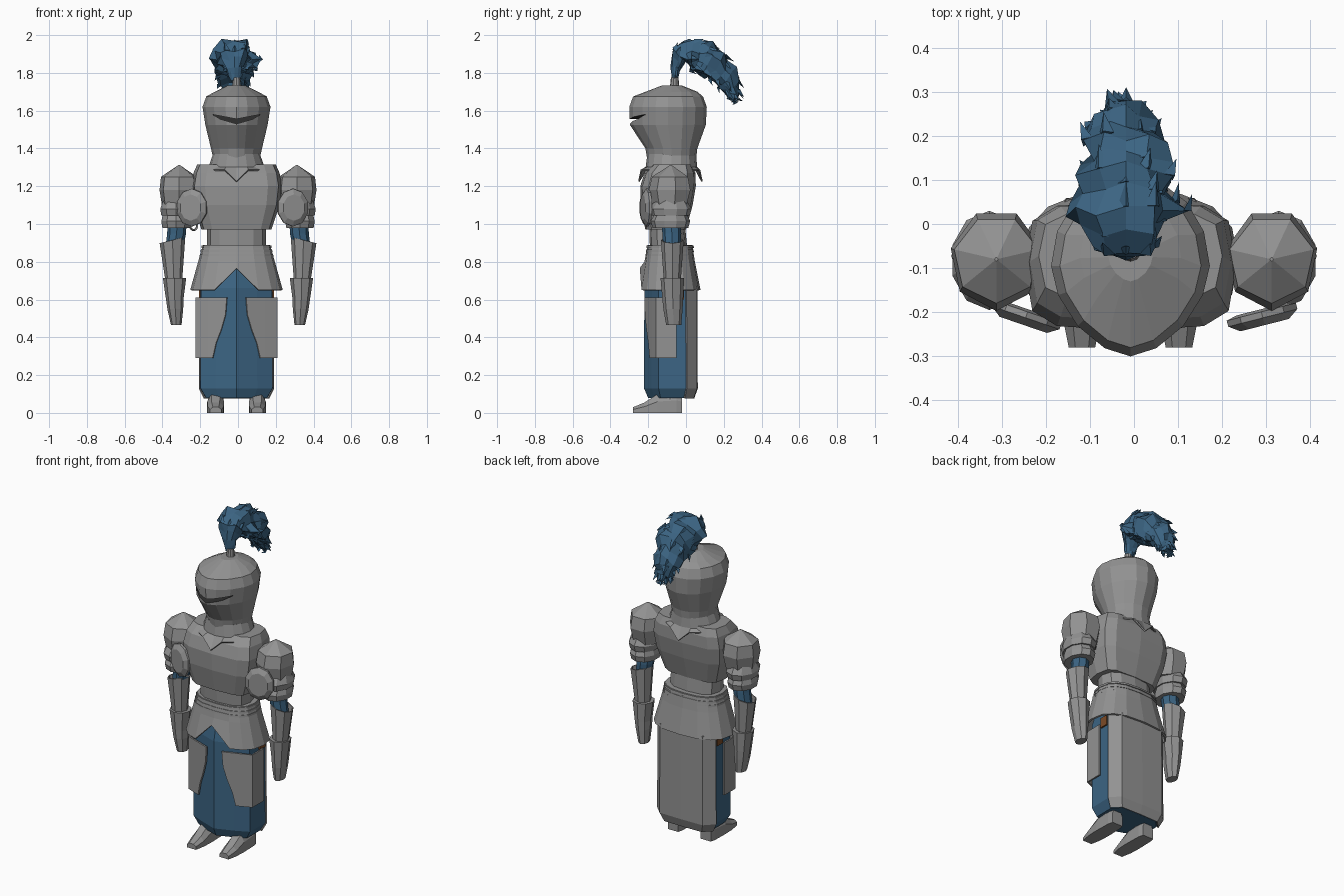
import bpy, bmesh, math, random
from mathutils import Vector

if "Cube" in bpy.data.objects:
    bpy.data.objects.remove(bpy.data.objects["Cube"])
random.seed(4)
X0 = -0.008  # slight offset of the body axis


def material(name, *rgb):
    m = bpy.data.materials.new(name)
    m.diffuse_color = (*rgb, 1)
    m.use_nodes = True
    m.node_tree.nodes["Principled BSDF"].inputs["Base Color"].default_value = m.diffuse_color
    return m


blue = material("blue_cloth", .045, .13, .23)
brown = material("brown_leather", .2, .07, .02)
steel = material("steel", .29, .29, .29)
dark = material("dark_gap", .03, .03, .03)


def finish(name, bm, mat=None, thick=0):
    bmesh.ops.recalc_face_normals(bm, faces=bm.faces[:])
    me = bpy.data.meshes.new(name)
    bm.to_mesh(me)
    bm.free()
    ob = bpy.data.objects.new(name, me)
    bpy.context.collection.objects.link(ob)
    me.materials.append(mat or steel)
    if thick:
        m = ob.modifiers.new("thickness", 'SOLIDIFY')
        m.thickness, m.offset = thick, 0
    return ob


def skin(name, rows, mat=None, closed=True, caps=(True, True), thick=0):
    """Join rows of points into a tube (closed) or a bent sheet."""
    bm = bmesh.new()
    vs = [[bm.verts.new(p) for p in r] for r in rows]
    n = len(rows[0])
    for a, b in zip(vs, vs[1:]):
        for i in range(n if closed else n - 1):
            j = (i + 1) % n
            bm.faces.new((a[i], a[j], b[j], b[i]))
    if closed:
        for row, cap in zip((vs[0], vs[-1]), caps):
            if cap:
                bm.faces.new(row)
    return finish(name, bm, mat, thick)


def ring(z, rx, yf, yb, n=16, e=2.0, cx=X0, eb=None):
    """Superellipse ring; e shapes the front half, eb the back half."""
    pts, cy, ry = [], (yf + yb) / 2, (yb - yf) / 2
    for i in range(n):
        a = 2 * math.pi * i / n
        s, c = math.sin(a), math.cos(a)
        k = 2 / (e if c > 0 else eb or e)
        pts.append(Vector((cx + rx * math.copysign(abs(s) ** k, s),
                           cy - ry * math.copysign(abs(c) ** k, c), z)))
    return pts


def tube(name, spec, mat=None, caps=(True, True), thick=0, **kw):
    return skin(name, [ring(*r, **kw) for r in spec], mat, caps=caps, thick=thick)


# Helmet with pointed visor and a dark cut eye slit
helmet = tube("helmet", [(1.31, .115, -.20, .05), (1.40, .135, -.215, .06), (1.525, .165, -.297, .105),
                         (1.62, .18, -.30, .11), (1.675, .16, -.28, .09), (1.70, .115, -.215, .06),
                         (1.732, .05, -.13, -.02)], e=1.7, eb=2)
slit = [(-.128, 1.58), (0, 1.556), (.128, 1.58), (.085, 1.555), (0, 1.53), (-.085, 1.555)]
cutter = skin("slit_cutter", [[(X0 + x, y, z) for x, z in slit] for y in (-.4, -.19)], dark)
cutter.hide_render = True
mod = helmet.modifiers.new("slit", 'BOOLEAN')
mod.operation, mod.object, mod.material_mode = 'DIFFERENCE', cutter, 'TRANSFER'
bpy.context.view_layer.objects.active = helmet
bpy.ops.object.modifier_apply(modifier="slit")
bpy.data.objects.remove(cutter)

# Neck guard with front and back points
collar = [ring(1.37, .12, -.20, .05), ring(1.30, .145, -.21, .055), ring(1.285, .165, -.25, .085)]
for p in collar[2]:
    p.z -= .06 * max(0, 1 - abs(p.x - X0) / .06)
skin("neck_guard", collar, caps=(False, False), thick=.008)

# Torso
tube("breastplate", [(.97, .185, -.215, .0), (1.10, .228, -.24, .035), (1.20, .24, -.242, .052),
                     (1.27, .228, -.22, .05), (1.315, .208, -.175, .03)], n=12, e=3.8)
tube("waist", [(.84, .155, -.19, .01), (.99, .155, -.195, -.005)], n=12, e=2.6)

# Hip plates, notched at the front, with thin belt bands
hips = [ring(.885, .175, -.20, .03, e=2.6), ring(.80, .198, -.215, .042, e=2.6), ring(.65, .24, -.24, .072, e=2.6)]
for p in hips[2]:
    if p.y < -.1:
        p.z += max(0, .115 - 1.1 * abs(p.x - X0))
skin("hip_plates", hips, caps=(True, False), thick=.01)
for k in range(3):
    z, g = .83 + k * .022, .195 - k * .005
    tube("belt_band", [(z, g, -.216 + k * .003, .042), (z + .012, g - .001, -.214 + k * .003, .04)], e=2.6)

# Skirt: keeled blue cloth, tucked hem, grey back panel
half = [(0, -.222), (.11, -.182), (.19, -.145), (.192, 0), (.14, .052), (0, .055)]
plan = half + [(-x, y) for x, y in half[-2:0:-1]]


def skirt_row(pts, z, s):
    return [(X0 + x * s, -.08 + (y + .08) * s, z) for x, y in pts]


skin("skirt", [skirt_row(plan, .08, .85), skirt_row(plan, .13, 1), skirt_row(plan, .66, .99),
               skirt_row(plan, .79, .8)], blue)
back = plan[3:8]
skin("skirt_back_panel", [skirt_row(back, .078, .89), skirt_row(back, .13, 1.025), skirt_row(back, .67, 1.01)],
     closed=False, thick=.008)

# Plume socket
tube("plume_socket", [(1.715, .03, -.09, -.03), (1.735, .024, -.084, -.036), (1.775, .02, -.08, -.04)], n=10)

# Plume: jittered drooping sweep with loose feather tips
path = [(-.06, 1.765, .022, .015), (-.052, 1.83, .05, .025), (-.03, 1.895, .09, .05),
        (.025, 1.91, .12, .08), (.09, 1.888, .115, .088), (.155, 1.85, .095, .085),
        (.21, 1.785, .075, .068), (.24, 1.715, .05, .042), (.258, 1.675, .025, .02)]
fine = []
for a, b in zip(path, path[1:]):
    fine += [a, tuple((p + q) / 2 for p, q in zip(a, b))]
fine.append(path[-1])
rows, tips, n = [], [], 12
for i, (y, z, rx, r) in enumerate(fine):
    a, b = fine[max(i - 1, 0)], fine[min(i + 1, len(fine) - 1)]
    t = Vector((0, b[0] - a[0], b[1] - a[1])).normalized()
    up = Vector((0, -t.z, t.y))
    row = []
    for k in range(n):
        w = 2 * math.pi * k / n
        j = random.uniform(.72, 1.2)
        p = Vector((X0 - .01 + rx * j * math.cos(w), y, z)) + up * (r * j * math.sin(w))
        p += t * random.uniform(-.014, .014)
        p.z = min(p.z - (.035 * math.cos(w) ** 2 if i > 4 else 0), 1.994)
        row.append(p)
        if i > 3 and random.random() < .4:
            tips.append((p, t, Vector((math.cos(w), 0, 0)) + up * math.sin(w)))
    rows.append(row)
skin("plume", rows, blue)
bm = bmesh.new()
for p, t, out in tips:
    side = t.cross(out) * .02
    tip = p + t * random.uniform(.03, .06) + out * random.uniform(0, .014)
    tip.z = max(1.65, min(tip.z, 2.0))
    base = [p + side - out * .012, p - side - out * .012, p + out * .006]
    v = [bm.verts.new(q) for q in base + [tip]]
    for f in ((0, 1, 2), (0, 1, 3), (1, 2, 3), (2, 0, 3)):
        bm.faces.new([v[i] for i in f])
finish("plume_feathers", bm, blue)

for s, side in ((-1, "right"), (1, "left")):
    # Faceted shoulder dome and two overlapping bands
    c = s * .312
    tube(side + "_shoulder", [(1.09, .092, -.175, .01), (1.18, .106, -.197, .035), (1.25, .098, -.18, .02),
                              (1.312, .004, -.084, -.076)], n=7, cx=c)
    for k, z in enumerate((1.045, .98)):
        tube(side + "_shoulder_band", [(z, .082 - k * .006, -.185 + k * .008, .02 - k * .008),
                                       (z + .035, .088 - k * .006, -.195 + k * .008, .03 - k * .008),
                                       (z + .085, .07, -.16, .0)], n=10, cx=s * .328)
    # Arm
    skin(side + "_upper_arm", [ring(1.06, .05, -.135, -.03, 8, cx=s * .32), ring(.95, .05, -.125, -.025, 8, cx=s * .325),
                               ring(.84, .045, -.12, -.03, 8, cx=s * .343)], blue)
    fore = [ring(.915, .065, -.13, -.015, 8, cx=s * .347), ring(.70, .042, -.115, -.03, 8, cx=s * .34)]
    for p in fore[0]:
        p.z += (.347 - abs(p.x)) * .25
    skin(side + "_forearm_guard", fore, caps=(False, True), thick=.006)
    skin(side + "_gauntlet", [ring(.715, .062, -.135, -.01, 8, cx=s * .336), ring(.60, .046, -.125, -.015, 8, cx=s * .335),
                              ring(.55, .042, -.12, -.018, 8, cx=s * .332), ring(.465, .028, -.105, -.025, 8, cx=s * .327)])
    # Round armpit disc
    cx, ang = (.29, .25) if s > 0 else (-.243, -.33)
    rows = []
    for r, d in ((.7, .025), (1, .008), (1, -.006), (.7, -.012)):
        row = []
        for k in range(10):
            w = 2 * math.pi * (k + .5) / 10
            u = .085 * r * math.cos(w)
            row.append((cx + u * math.cos(ang) + d * math.sin(ang),
                        -.205 + u * math.sin(ang) - d * math.cos(ang), 1.087 + .1 * r * math.sin(w)))
        rows.append(row)
    skin(side + "_armpit_disc", rows)
    # Thigh plate wrapping front and side, with its strap
    rows = []
    for z, x in ((.61, .05), (.52, .057), (.44, .08), (.37, .107), (.29, .125)):
        rows.append([(X0 + s * px, y, z) for px, y in
                     ((x, -.234 + .364 * x), (.15, -.179), (.212, -.155), (.212, -.05))])
    skin(side + "_thigh_plate", rows, closed=False, thick=.01)
    bpy.ops.mesh.primitive_cube_add(size=1, location=(X0 + s * .193, -.035, .63))
    strap = bpy.context.object
    strap.name, strap.scale = side + "_strap", (.012, .05, .06)
    strap.data.materials.append(brown)
    # Foot and shin
    fx, rows = X0 + s * .11, []
    for y, w, h in ((-.28, .03, .03), (-.22, .042, .055), (-.15, .045, .10), (-.05, .042, .11), (-.02, .035, .10)):
        rows.append([(fx + a * w, y, b * h) for a, b in ((-1, 0), (1, 0), (1, .6), (.5, 1), (-.5, 1), (-1, .6))])
    skin(side + "_foot", rows)
    tube(side + "_shin", [(.07, .04, -.14, -.03), (.3, .05, -.15, -.03)], n=8, cx=fx)

# Small strap ring under the right disc
bpy.ops.mesh.primitive_torus_add(location=(-.235, -.15, .99), rotation=(math.pi / 2, 0, .5), major_radius=.022,
                                 minor_radius=.006, major_segments=10, minor_segments=5)
bpy.context.object.name = "strap_ring"
bpy.context.object.data.materials.append(steel)
